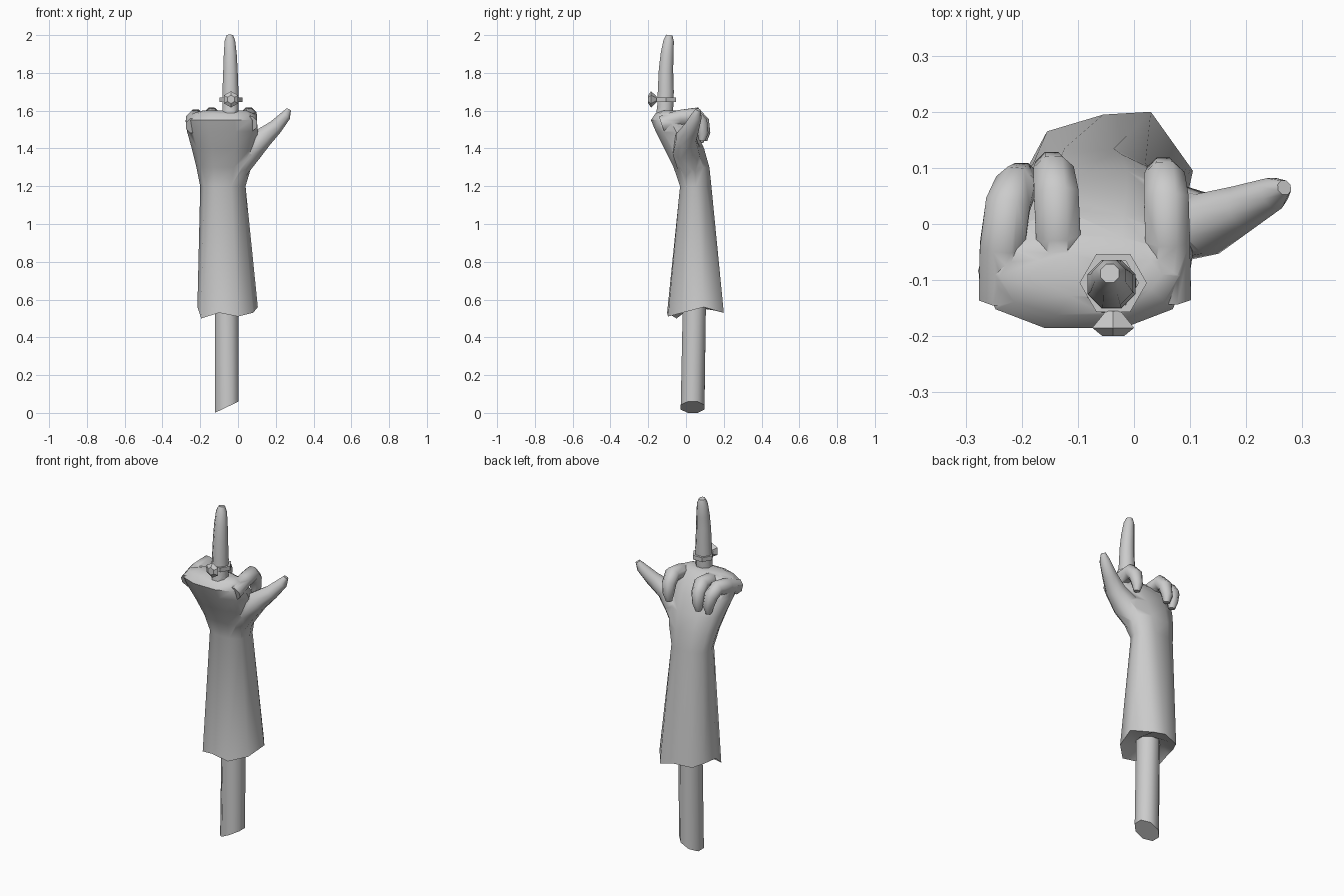
import bpy, bmesh
from math import cos, sin, pi, radians
from mathutils import Vector

if "Cube" in bpy.data.objects:
    bpy.data.objects.remove(bpy.data.objects["Cube"])


def skin(name, rings, smooth=50):
    """Closed surface through a series of equal-length point rings."""
    bm = bmesh.new()
    rows = [[bm.verts.new(p) for p in r] for r in rings]
    n = len(rows[0])
    for a, b in zip(rows, rows[1:]):
        for i in range(n):
            j = (i + 1) % n
            bm.faces.new((a[i], a[j], b[j], b[i]))
    bm.faces.new(rows[0])
    bm.faces.new(rows[-1])
    bmesh.ops.recalc_face_normals(bm, faces=bm.faces)
    me = bpy.data.meshes.new(name)
    bm.to_mesh(me)
    bm.free()
    ob = bpy.data.objects.new(name, me)
    bpy.context.collection.objects.link(ob)
    shade(ob, smooth)
    return ob


def shade(ob, angle):
    bpy.ops.object.select_all(action='DESELECT')
    ob.select_set(True)
    bpy.context.view_layer.objects.active = ob
    if angle:
        bpy.ops.object.shade_smooth_by_angle(angle=radians(angle))


def tube(name, path, side=(1, 0, 0), sides=8, turn=0.5, smooth=50):
    """Tapered limb along (x, y, z, radius) points."""
    pts = [Vector(p[:3]) for p in path]
    rings = []
    for i, p in enumerate(path):
        t = (pts[min(i + 1, len(pts) - 1)] - pts[max(i - 1, 0)]).normalized()
        u = Vector(side)
        u = (u - t * u.dot(t)).normalized()
        v = t.cross(u)
        rings.append([pts[i] + p[3] * (u * cos(a) + v * sin(a))
                      for a in [2 * pi * (k + turn) / sides for k in range(sides)]])
    return skin(name, rings, smooth)


def oval(z, x0, x1, y0, y1, n=10, power=0.85):
    """Rounded-box cross-section between the given bounds."""
    s = lambda c: (abs(c) ** power) * (1 if c >= 0 else -1)
    return [((x0 + x1) / 2 + (x1 - x0) / 2 * s(cos(2 * pi * k / n)),
             (y0 + y1) / 2 + (y1 - y0) / 2 * s(sin(2 * pi * k / n)), z) for k in range(n)]


# forearm with torn lower edge, wrist and palm
torn = [(.105, .095, .56), (.03, .20, .53), (-.055, .195, .55), (-.155, .165, .54),
        (-.19, .10, .55), (-.215, .03, .56), (-.195, -.05, .50), (-.10, -.10, .53),
        (0, -.095, .51), (.08, -.02, .53)]
core = oval(.57, -.13, .01, -.03, .11)
hand = skin("arm_and_hand", [core, torn,
                             oval(1.20, -.20, .04, -.035, .138),
                             oval(1.30, -.22, .07, -.07, .128),
                             oval(1.40, -.245, .095, -.12, .10),
                             oval(1.49, -.27, .105, -.165, .06),
                             oval(1.55, -.278, .10, -.19, .02),
                             oval(1.585, -.24, .08, -.165, -.02),
                             oval(1.60, -.19, .05, -.13, -.05)], 0)

# curled fingers
parts = []
for name, x, dx, y, z in (("index_finger", .06, -.008, 0, 0),
                          ("ring_finger", -.135, -.012, .01, 0),
                          ("little_finger", -.235, .035, -.01, -.01)):
    parts.append(tube(name, [(x, -.13, 1.53 + z, .045),
                             (x, -.03 + y, 1.565 + z, .043),
                             (x + dx * .3, .045 + y, 1.577 + z, .043),
                             (x + dx * .7, .078 + y, 1.54 + z, .039),
                             (x + dx, .09 + y, 1.48 + z, .031),
                             (x + dx, .085 + y, 1.44 + z, .018)], smooth=0))

# raised finger
parts.append(tube("middle_finger", [(-.04, -.12, 1.52, .05), (-.04, -.11, 1.62, .046),
                                    (-.04, -.107, 1.70, .046), (-.04, -.106, 1.82, .041),
                                    (-.041, -.10, 1.90, .037), (-.043, -.092, 1.97, .03),
                                    (-.043, -.088, 2.0, .018)], smooth=0))

# thumb
parts.append(tube("thumb", [(-.02, .03, 1.28, .07), (.06, 0, 1.39, .075), (.13, 0, 1.455, .058),
                            (.195, .03, 1.51, .042), (.25, .055, 1.57, .03),
                            (.268, .065, 1.605, .014)], side=(0, 1, 0), smooth=0))

# fuse fingers into the palm
for p in parts:
    shade(hand, 0)
    m = hand.modifiers.new("fuse", 'BOOLEAN')
    m.operation, m.solver, m.object = 'UNION', 'EXACT', p
    bpy.ops.object.modifier_apply(modifier=m.name)
    bpy.data.objects.remove(p)
shade(hand, 50)

# support stick with slanted foot
stick = tube("support_stick", [(-.06, .035, 0, .068), (-.06, .045, .62, .066)])
for v in stick.data.vertices:
    if v.co.z < .3:
        v.co.z = max(0, .06 * (v.co.x + .123) / .126)

# six-sided finger ring band
c = (-.037, -.105)
loop = lambda r, z: [(c[0] + r * cos(k * pi / 3), c[1] + r * sin(k * pi / 3), z) for k in range(6)]
bm = bmesh.new()
rows = [[bm.verts.new(p) for p in loop(r, z)]
        for r, z in ((.06, 1.645), (.06, 1.67), (.045, 1.67), (.045, 1.645))]
for i in range(4):
    for k in range(6):
        a, b, j = rows[i], rows[(i + 1) % 4], (k + 1) % 6
        bm.faces.new((a[k], a[j], b[j], b[k]))
bmesh.ops.recalc_face_normals(bm, faces=bm.faces)
me = bpy.data.meshes.new("ring_band")
bm.to_mesh(me)
bm.free()
bpy.context.collection.objects.link(bpy.data.objects.new("ring_band", me))

# faceted gem
tube("ring_gem", [(c[0], -.155, 1.66, .015), (c[0], -.185, 1.66, .043), (c[0], -.20, 1.66, .022)],
     sides=6, turn=.5, smooth=0)
